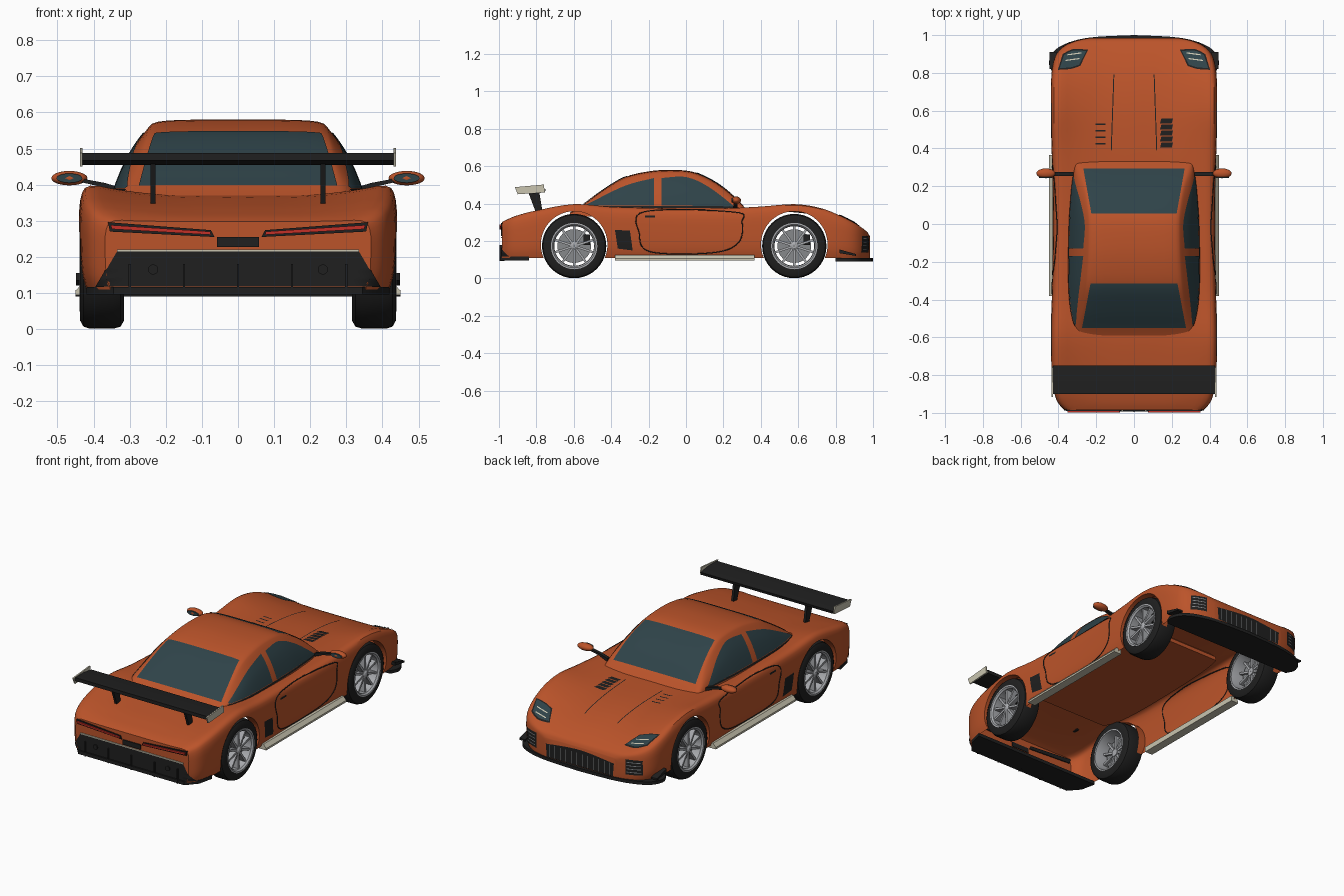
import bpy, bmesh, math
from mathutils import Vector, Matrix
from mathutils.bvhtree import BVHTree

cube = bpy.data.objects.get("Cube")
if cube:
    bpy.data.objects.remove(cube)


def material(name, r, g, b):
    m = bpy.data.materials.new(name)
    m.use_nodes = True
    m.diffuse_color = (r, g, b, 1)
    m.node_tree.nodes["Principled BSDF"].inputs["Base Color"].default_value = (r, g, b, 1)
    return m


ORANGE = material("orange_paint", .5, .088, .023)
BLACK = material("black_trim", .014, .014, .014)
GLASS = material("tinted_glass", .028, .056, .066)
CREAM = material("cream_trim", .58, .55, .43)
RED = material("red_lamp", .55, .03, .02)
SILVER = material("silver_rim", .4, .41, .43)
STEEL = material("brake_steel", .24, .25, .26)


def finish(name, bm, mat):
    bmesh.ops.recalc_face_normals(bm, faces=bm.faces)
    me = bpy.data.meshes.new(name)
    bm.to_mesh(me)
    bm.free()
    me.materials.append(mat)
    ob = bpy.data.objects.new(name, me)
    bpy.context.collection.objects.link(ob)
    return ob


def smooth(pts, n, closed=False):
    """Spline through points of any dimension."""
    out, c = [], len(pts)
    pick = (lambda i: pts[i % c]) if closed else (lambda i: pts[max(0, min(c - 1, i))])
    for i in range(c if closed else c - 1):
        for k in range(n):
            t = k / n
            out.append(tuple(
                .5 * (2 * b + (d - a) * t + (2 * a - 5 * b + 4 * d - e) * t * t
                      + (3 * b - a - 3 * d + e) * t ** 3)
                for a, b, d, e in zip(*(pick(i + j) for j in (-1, 0, 1, 2)))))
    return out if closed else out + [tuple(pts[-1])]


def skin(name, rings, mat, caps=True, loop=False):
    """Join equal rings of points into a surface."""
    bm = bmesh.new()
    rows = [[bm.verts.new(p) for p in r] for r in rings]
    n = len(rows[0])
    for a, b in zip(rows, rows[1:] + rows[:1] if loop else rows[1:]):
        for i in range(n):
            bm.faces.new((a[i], a[(i + 1) % n], b[(i + 1) % n], b[i]))
    if caps:
        bm.faces.new(rows[0])
        bm.faces.new(rows[-1])
    return finish(name, bm, mat)


def prism(name, outline, axis, lo, hi, mat):
    place = {"X": lambda p, h: (h, *p), "Y": lambda p, h: (p[0], h, p[1]), "Z": lambda p, h: (*p, h)}[axis]
    return skin(name, [[place(p, h) for p in outline] for h in (lo, hi)], mat)


def box(name, x, y, z, mat):
    return prism(name, [(x[0], y[0]), (x[1], y[0]), (x[1], y[1]), (x[0], y[1])], "Z", *z, mat)


def mirrored(half):
    return half + [(-x, y, z) for x, y, z in reversed(half) if x > 1e-6]


# Lower body: each row is y, half width, fender height, centre height
BOTTOM = .11
body_rows = [(-.984, .368, .30, .298), (-.95, .40, .317, .312), (-.9, .42, .337, .325), (-.8, .435, .363, .345),
             (-.6, .44, .397, .37), (-.4, .435, .382, .368), (-.2, .43, .376, .365), (0, .428, .372, .36),
             (.2, .43, .374, .362), (.4, .436, .384, .362), (.58, .44, .397, .355), (.72, .44, .376, .336),
             (.83, .432, .333, .308), (.9, .41, .297, .282), (.945, .365, .267, .26), (.972, .3, .243, .243),
             (.985, .235, .216, .22)]


def body_section(y, w, zf, zc):
    h = zf - BOTTOM
    ctrl = [(.96 * w, y, BOTTOM), (.99 * w, y, BOTTOM + .2 * h), (w, y, BOTTOM + .55 * h),
            (.992 * w, y, BOTTOM + .87 * h), (.93 * w, y, zf), (.72 * w, y, (zf + zc) / 2),
            (.4 * w, y, zc), (0, y, zc)]
    return mirrored(smooth(ctrl, 3))


body = skin("body_shell", [body_section(*r) for r in smooth(body_rows, 4)], ORANGE)

# Wheel arches are cut with a narrow lip, then the shell is opened underneath
AXLES, AXLE_Z = (-.598, .579), .173
ARCH, ARCH_Z, ARCH_X = .178, .181, .385
cutters = []
for y in AXLES:
    for lo, hi in ((ARCH_X, .6), (-.6, -ARCH_X)):
        ring = [(y + ARCH * math.cos(a), ARCH_Z + ARCH * math.sin(a))
                for a in (math.tau * (k + .5) / 64 for k in range(64))]
        cut = prism("arch_cutter", ring, "X", lo, hi, ORANGE)
        cutters.append(cut)
        mod = body.modifiers.new("arch", "BOOLEAN")
        mod.object, mod.operation, mod.solver = cut, "DIFFERENCE", "EXACT"
deps = bpy.context.evaluated_depsgraph_get()
cut_mesh = bpy.data.meshes.new_from_object(body.evaluated_get(deps))
body.modifiers.clear()
body.data = cut_mesh
for c in cutters:
    bpy.data.objects.remove(c)


def is_inner(f):
    floor = f.normal.z < -.9 and f.calc_center_median().z < BOTTOM + .01
    return floor or all(abs(abs(v.co.x) - ARCH_X) < 1e-4 for v in f.verts)


bm = bmesh.new()
bm.from_mesh(cut_mesh)
bmesh.ops.delete(bm, geom=[f for f in bm.faces if is_inner(f)], context="FACES")
bm.to_mesh(cut_mesh)
bm.free()

# Cabin: each row is y, belt half width, roof half width, height
cabin_rows = [(-.62, .3, .27, .352), (-.55, .33, .275, .395), (-.45, .345, .262, .468), (-.33, .35, .248, .54),
              (-.2, .35, .24, .572), (-.08, .348, .236, .58), (.03, .345, .236, .571), (.12, .34, .245, .535),
              (.2, .335, .257, .485), (.28, .325, .275, .415), (.34, .31, .28, .352)]


def cabin_section(y, wb, wr, zt):
    h = zt - .35
    ctrl = [(wb, y, .33), (wb - .004, y, .35 + .12 * h), (.5 * (wb + wr) + .012, y, .35 + .55 * h),
            (wr + .018, y, .35 + .87 * h), (wr - .015, y, .35 + .975 * h), (.5 * wr, y, zt), (0, y, zt)]
    return mirrored(smooth(ctrl, 3))


cabin = skin("cabin", [cabin_section(*r) for r in smooth(cabin_rows, 4)], ORANGE)

# Projection of flat outlines onto the body or cabin
bpy.context.view_layer.update()
deps = bpy.context.evaluated_depsgraph_get()
BODY, CABIN = (BVHTree.FromObject(o, deps) for o in (body, cabin))
RAYS = {"left": lambda a, b: ((2, a, b), (-1, 0, 0)), "right": lambda a, b: ((-2, a, b), (1, 0, 0)),
        "top": lambda a, b: ((a, b, 2), (0, 0, -1)), "nose": lambda a, b: ((a, 2, b), (0, -1, 0)),
        "tail": lambda a, b: ((a, -2, b), (0, 1, 0))}


def project(side, a, b, lift, tree):
    start, way = (Vector(v) for v in RAYS[side](a, b))
    spot, normal = tree.ray_cast(start, way)[:2]
    return spot and spot + normal * (lift if normal.dot(way) < 0 else -lift)


def patch(name, side, low, high, mat, lift=.003, n=8, tree=BODY):
    """Thin plate between two outlines, laid on the surface."""
    low, high = smooth(low, n), smooth(high, n)
    bm = bmesh.new()
    grid = []
    for j in range(n + 1):
        t = j / n
        spots = [project(side, a + (c - a) * t, b + (d - b) * t, lift, tree) for (a, b), (c, d) in zip(low, high)]
        grid.append([bm.verts.new(s) if s else None for s in spots])
    for r, s in zip(grid, grid[1:]):
        for i in range(len(r) - 1):
            quad = (r[i], r[i + 1], s[i + 1], s[i])
            if all(quad):
                bm.faces.new(quad)
    return finish(name, bm, mat)


def rect(name, side, a, b, mat, lift=.003, n=4, tree=BODY):
    return patch(name, side, [(a[0], b[0]), (a[1], b[0])], [(a[0], b[1]), (a[1], b[1])], mat, lift, n, tree)


# Windows
patch("windshield", "top", [(-.268, .292), (.268, .292)], [(-.225, .055), (.225, .055)], GLASS, n=14, tree=CABIN)
patch("rear_window", "top", [(-.275, -.548), (.275, -.548)], [(-.23, -.315), (.23, -.315)], GLASS, n=14, tree=CABIN)
for side, s in (("left", 1), ("right", -1)):
    patch(side + "_door_window", side, [(-.13, .388), (.0, .388), (.13, .386), (.25, .384)],
          [(-.13, .535), (.0, .54), (.12, .488), (.25, .39)], GLASS, tree=CABIN)
    patch(side + "_quarter_window", side, [(-.53, .388), (-.33, .388), (-.17, .388)],
          [(-.53, .393), (-.33, .492), (-.17, .535)], GLASS, tree=CABIN)
    rect(side + "_belt_trim", side, (-.54, .26), (.376, .386), BLACK, n=16, tree=CABIN)

    # Doors and side details
    seam = smooth([(-.22, .358), (-.25, .24), (-.19, .142), (.14, .137), (.28, .19), (.3, .3), (.26, .355)], 8, True)
    cu = bpy.data.curves.new(side + "_door_seam", "CURVE")
    cu.dimensions, cu.bevel_depth, cu.bevel_resolution = "3D", .003, 1
    sp = cu.splines.new("POLY")
    sp.points.add(len(seam) - 1)
    sp.use_cyclic_u = True
    for p, q in zip(sp.points, seam):
        p.co = (*project(side, *q, 0, BODY), 1)
    cu.materials.append(BLACK)
    bpy.context.collection.objects.link(bpy.data.objects.new(side + "_door_seam", cu))
    rect(side + "_door_handle", side, (-.22, -.165), (.325, .336), BLACK)
    patch(side + "_side_vent", side, [(-.365, .16), (-.285, .15)], [(-.38, .26), (-.3, .255)], BLACK)
    prism(side + "_skirt", [(s * .4, .095), (s * .45, .095), (s * .45, .106), (s * .432, .126), (s * .4, .126)],
          "Y", -.38, .365, CREAM)
    prism(side + "_front_canard", [(.82, .155), (.91, .13), (.91, .12), (.82, .135)], "X", s * .41, s * .448, BLACK)

    # Door mirrors
    bm = bmesh.new()
    bmesh.ops.create_uvsphere(bm, u_segments=20, v_segments=12, radius=1,
                              matrix=Matrix.Translation((s * .467, .268, .418)) @ Matrix.Diagonal((.05, .026, .02, 1)))
    finish(side + "_mirror", bm, ORANGE)
    prism(side + "_mirror_glass", [(s * .467 + .036 * math.cos(k * math.pi / 8), .418 + .013 * math.sin(k * math.pi / 8))
                                   for k in range(16)], "Y", .243, .25, GLASS)
    prism(side + "_mirror_arm", [(s * .32, .37), (s * .37, .392), (s * .44, .408), (s * .44, .418),
                                 (s * .37, .405), (s * .32, .39)], "Y", .255, .275, BLACK)

    # Headlights
    patch(side + "_headlight_frame", "top", [(s * .403, .815), (s * .335, .82), (s * .285, .836)],
          [(s * .378, .898), (s * .32, .925), (s * .243, .921)], BLACK)
    patch(side + "_headlight", "top", [(s * .393, .824), (s * .335, .828), (s * .291, .842)],
          [(s * .37, .893), (s * .32, .916), (s * .253, .913)], GLASS, .005)
    for k in (0, 1):
        y = .86 + .03 * k
        x = .365 - .012 * k
        patch(side + "_light_bar", "top", [(s * x, y), (s * (x - .075), y + .01)],
              [(s * x, y + .006), (s * (x - .075), y + .016)], CREAM, .007, 4)

    # Hood creases, nose intakes and tail lamps
    patch(side + "_hood_crease", "top", [(s * .118, .39), (s * .104, .79)],
          [(s * .123, .39), (s * .109, .79)], BLACK, .002, 20)
    rect(side + "_nose_intake", "nose", (s * .29, s * .375), (.14, .228), BLACK)
    for k in range(4):
        rect(side + "_intake_slat", "nose", (s * .297, s * .368), (.154 + .019 * k, .158 + .019 * k), STEEL, .006)
    prism(side + "_tail_housing", [(s * .065, .255), (s * .355, .27), (s * .36, .296), (s * .075, .274)],
          "Y", -.99, -.978, BLACK)
    prism(side + "_tail_lamp", [(s * .075, .261), (s * .35, .277), (s * .352, .288), (s * .077, .27)],
          "Y", -.998, -.978, RED)

for k in range(5):
    y = .405 + .032 * k
    patch("wide_hood_vent", "top", [(.138, y), (.2, y)], [(.145, y + .026), (.207, y + .026)], BLACK)
for k in range(4):
    y = .42 + .035 * k
    rect("slim_hood_vent", "top", (-.205, -.15), (y, y + .008), BLACK)

# Nose grille and splitter
patch("grille", "nose", [(-.215, .113), (0, .113), (.215, .113)], [(-.222, .188), (0, .209), (.222, .188)], BLACK)
for k in range(12):
    x = -.198 + .036 * k
    rect("grille_bar", "nose", (x - .0015, x + .0015), (.115, .19), STEEL, .006)
edge = smooth([(.43, .8), (.45, .86), (.4, .935), (.25, .985), (0, 1)], 5)
prism("splitter", edge + [(-x, y) for x, y in reversed(edge[:-1])], "Z", .09, .108, BLACK)

# Rear bumper panel, diffuser and fins
patch("rear_panel", "tail", [(-.392, .118), (.392, .118)], [(-.335, .215), (.335, .215)], BLACK, .004, 24)
box("rear_panel_strip", (-.335, .335), (-.99, -.98), (.215, .221), CREAM)
box("plate_panel", (-.058, .058), (-.99, -.98), (.227, .255), BLACK)
prism("diffuser", [(-.42, -.84), (-.4, -.93), (-.345, -.993), (.345, -.993), (.4, -.93), (.42, -.84)],
      "Z", .096, .116, BLACK)
for x in (-.3, -.15, 0, .15, .3):
    box("diffuser_fin", (x - .003, x + .003), (-.996, -.97), (.094, .18), BLACK)
for x in (-.235, .235):
    ring = [(x + .014 * math.cos(k * math.pi / 8), .165 + .014 * math.sin(k * math.pi / 8)) for k in range(16)]
    prism("exhaust", ring, "Y", -.994, -.98, BLACK)

# Rear wing
prism("wing_blade", [(-.9, .487), (-.82, .487), (-.75, .477), (-.755, .46), (-.82, .454), (-.9, .467)],
      "X", -.43, .43, BLACK)
for s in (-1, 1):
    prism("wing_end_plate", [(-.915, .488), (-.76, .502), (-.755, .46), (-.9, .45)], "X", s * .43, s * .438, CREAM)
    prism("wing_strut", [(-.765, .345), (-.8, .345), (-.845, .465), (-.785, .465)], "X", s * .235 - .007, s * .235 + .007, BLACK)


# Wheels
def lathe(name, profile, centre, s, mat, n=40):
    rings = [[(s * x, centre + r * math.cos(a), AXLE_Z + r * math.sin(a)) for x, r in profile]
             for a in (math.tau * k / n for k in range(n))]
    return skin(name, rings, mat, caps=False, loop=True)


for y in AXLES:
    for s in (-1, 1):
        lathe("tyre", [(.316, .122), (.316, .15), (.325, .166), (.345, .172), (.41, .172), (.428, .166),
                       (.437, .15), (.437, .122)], y, s, BLACK)
        lathe("rim", [(.316, .123), (.316, .115), (.37, .106), (.43, .108), (.439, .116), (.439, .124)], y, s, SILVER)
        lathe("brake_disc", [(.38, .005), (.38, .09), (.39, .09), (.39, .005)], y, s, STEEL)
        lathe("hub", [(.36, .002), (.36, .022), (.425, .022), (.432, .012), (.432, .002)], y, s, SILVER, 16)
        box("brake_caliper", (s * .37, s * .4), (y + .05, y + .085), (.18, .235), BLACK)
        for k in range(10):
            spoke = box("spoke", (s * .365, s * .424), (-.006, .006), (.015, .112), SILVER)
            spoke.data.transform(Matrix.Translation((0, y, AXLE_Z)) @ Matrix.Rotation(math.tau * k / 10, 4, "X"))

# Shading
bpy.ops.object.select_all(action="DESELECT")
for ob in bpy.context.scene.objects:
    if ob.type == "MESH":
        ob.select_set(True)
        bpy.context.view_layer.objects.active = ob
bpy.ops.object.shade_smooth_by_angle(angle=math.radians(35))
